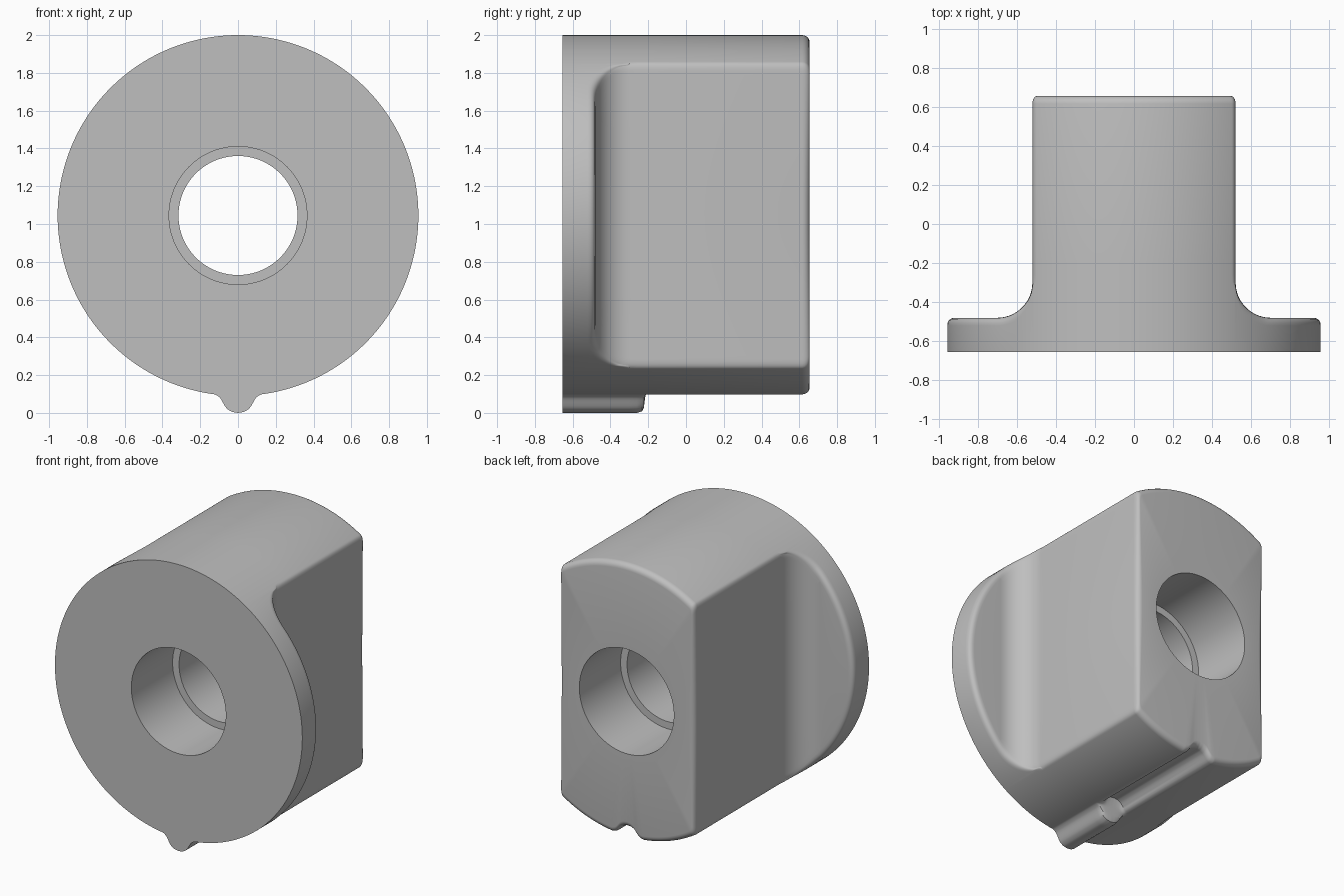
import bpy, bmesh
from math import sin, cos, pi, asin, sqrt, radians

cube = bpy.data.objects.get("Cube")
if cube:
    bpy.data.objects.remove(cube)

R, CZ = 0.955, 1.045            # disc radius and axis height
FRONT, BACK = -0.655, 0.655
FLAT, FIL = 0.52, 0.18          # half width of the grip, fillet radius
SHELF = -0.48                   # rear face of the flange
EDGE = 0.04                     # edge rounding
BORE, LIP, LIP_Y = 0.365, 0.315, 0.2

# pointer rib cross-section: distance from middle, height
RIB = [(0, .09), (.03, .085), (.055, .07), (.07, .05), (.08, .033), (.095, .013), (.12, 0)]
# rib turning into a groove along the depth: y, strength
RIB_RUN = [(-.26, 1), (-.232, .9), (-.223, .7), (-.22, .4), (-.215, 0), (-.208, -.45), (-.195, -.85)]


def rib_height(u):
    for (u0, h0), (u1, h1) in zip(RIB, RIB[1:]):
        if u <= u1:
            return h0 + (h1 - h0) * (u - u0) / (u1 - u0)
    return 0.0


def soft_min(a, b, k=0.03):
    h = max(k - abs(a - b), 0) / k
    return min(a, b) - h * h * k / 4


def side_y(x):
    """Depth of the side cut at half width x."""
    d = min(max(FLAT + FIL - x, 0), FIL)
    return SHELF + FIL - sqrt(FIL * FIL - d * d)


def profile(t):
    """Closed (radius, y) loop at angle t measured from the bottom."""
    c = max(abs(sin(t)), 1e-4)
    rib = rib_height(R * abs(t))
    inset = EDGE * min(max((R * c - FLAT) / 0.15, 0), 1)
    xe = max((R - inset) * c, FLAT)
    yc, ye = side_y(max(R * c, FLAT)), side_y(xe)
    re = soft_min(R, xe / c)
    pts = [(R + rib, FRONT)]
    # rounded flange edge
    for i in range(6):
        s = i / 5
        a, b, d = (1 - s) ** 2, 2 * s * (1 - s), s * s
        pts.append((a * R + b * R + d * re + rib, a * (yc - EDGE) + b * yc + d * ye))
    # fillet into the flat side
    start = asin(min(max((FLAT + FIL - xe) / FIL, 0), 1))
    for i in range(13):
        p = start + (pi / 2 - start) * i / 12
        x = FLAT + FIL * (1 - sin(p))
        pts.append((soft_min(R, x / c) + rib, SHELF + FIL * (1 - cos(p))))
    # rib end and groove
    ro = soft_min(R, FLAT / c)
    pts += [(ro + f * rib, y) for y, f in RIB_RUN]
    # rounded back edge
    rb = ro - 0.85 * rib
    for i in range(6):
        p = pi / 2 * i / 5
        pts.append((rb - EDGE * (1 - cos(p)), BACK - EDGE * (1 - sin(p))))
    # bore with a narrower middle
    pts += [(BORE, BACK), (BORE, LIP_Y), (LIP, LIP_Y),
            (LIP, -LIP_Y), (BORE, -LIP_Y), (BORE, FRONT)]
    return pts


# sweep the profile around the axis
bm = bmesh.new()
columns = []
for step in range(-360, 360):
    t = radians(step / 2)
    columns.append([bm.verts.new((r * sin(t), y, CZ - r * cos(t))) for r, y in profile(t)])
rows = len(columns[0])
for i, col in enumerate(columns):
    nxt = columns[(i + 1) % len(columns)]
    for j in range(rows):
        k = (j + 1) % rows
        bm.faces.new((col[j], nxt[j], nxt[k], col[k]))
bmesh.ops.remove_doubles(bm, verts=bm.verts, dist=1e-5)
bmesh.ops.recalc_face_normals(bm, faces=bm.faces)
mesh = bpy.data.meshes.new("knob_body")
bm.to_mesh(mesh)
bm.free()

# plain grey material
grey = bpy.data.materials.new("plain_grey")
grey.use_nodes = True
colour = (0.52, 0.52, 0.52, 1)
grey.diffuse_color = colour
grey.node_tree.nodes["Principled BSDF"].inputs["Base Color"].default_value = colour
mesh.materials.append(grey)

knob = bpy.data.objects.new("knob_body", mesh)
bpy.context.collection.objects.link(knob)
bpy.ops.object.select_all(action='DESELECT')
knob.select_set(True)
bpy.context.view_layer.objects.active = knob
bpy.ops.object.shade_smooth_by_angle(angle=radians(35))
